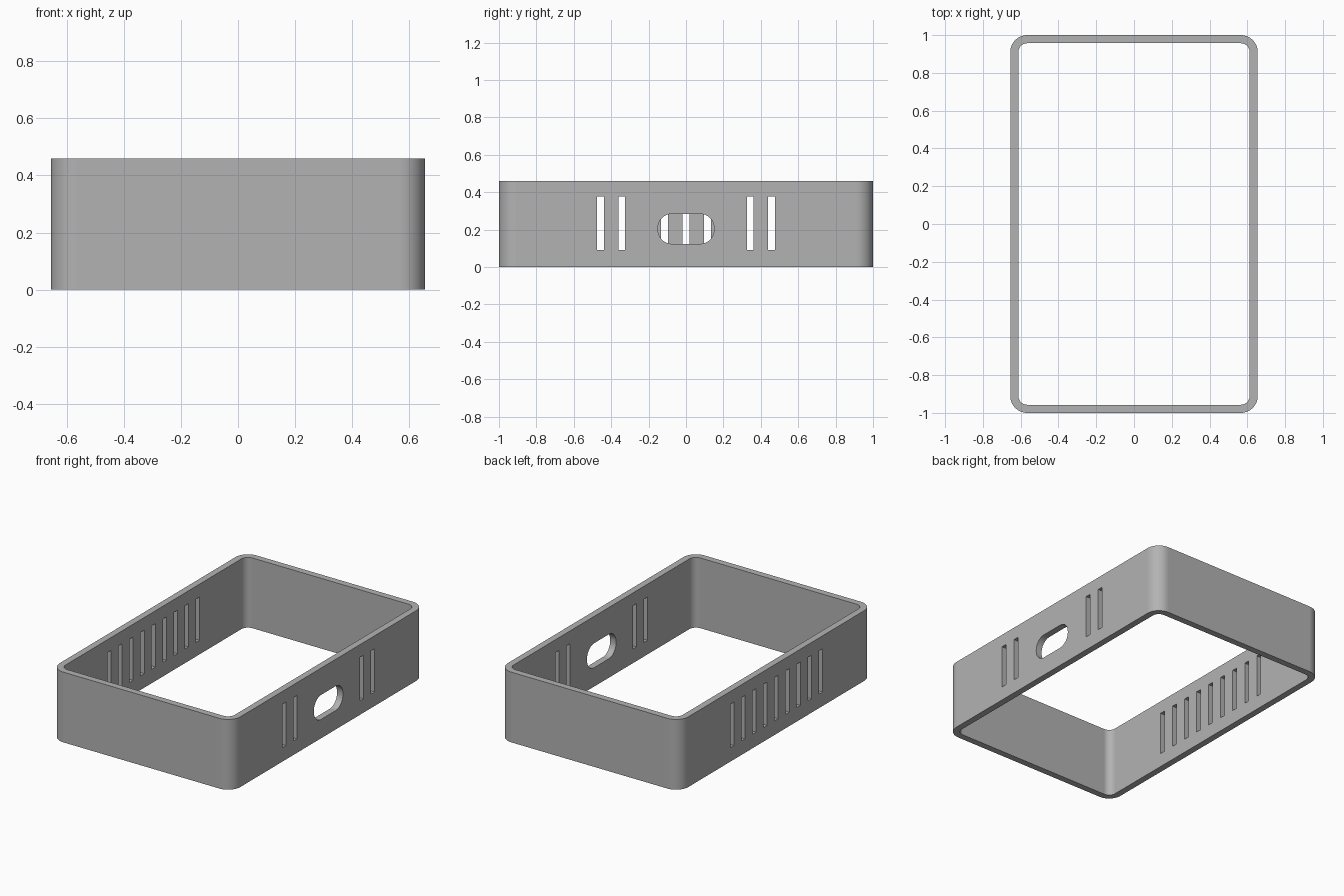
import bpy, bmesh
from math import sin, cos, pi
from mathutils import Matrix, Vector

cube = bpy.data.objects.get("Cube")
if cube:
    bpy.data.objects.remove(cube, do_unlink=True)

HALF_X, HALF_Y, HEIGHT, WALL, RADIUS = 0.655, 1.0, 0.46, 0.043, 0.09
SLOT_STEP, SLOT_W, SLOT_H, SLOT_Z = 0.1145, 0.037, 0.284, 0.234

grey = bpy.data.materials.new("plain grey")
grey.use_nodes = True
tint = (0.45, 0.45, 0.45, 1)
grey.diffuse_color = tint
grey.node_tree.nodes["Principled BSDF"].inputs["Base Color"].default_value = tint


def rounded_rect(hx, hy, r, steps=14):
    """Counter-clockwise outline; r = 0 gives square corners."""
    if r == 0:
        return [(hx, hy), (-hx, hy), (-hx, -hy), (hx, -hy)]
    pts = []
    for i, (sx, sy) in enumerate([(1, 1), (-1, 1), (-1, -1), (1, -1)]):
        for k in range(steps + 1):
            a = (i + k / steps) * pi / 2
            pts.append((sx * (hx - r) + r * cos(a), sy * (hy - r) + r * sin(a)))
    return pts


def finish(name, bm):
    bmesh.ops.recalc_face_normals(bm, faces=bm.faces)
    mesh = bpy.data.meshes.new(name)
    bm.to_mesh(mesh)
    bm.free()
    mesh.materials.append(grey)
    obj = bpy.data.objects.new(name, mesh)
    bpy.context.collection.objects.link(obj)
    return obj


def add_cutter(bm, x, y, z, hy, hz, r=0):
    """Prism running along x through one side wall."""
    outline = rounded_rect(hy, hz, r)
    near, far = [[bm.verts.new((x + d, y + u, z + v)) for u, v in outline]
                 for d in (-0.1, 0.1)]
    bm.faces.new(near)
    bm.faces.new(far)
    for i in range(len(near)):
        bm.faces.new((near[i - 1], near[i], far[i], far[i - 1]))


# Rectangular wall band with rounded corners, open top and bottom
bm = bmesh.new()
rings = []
for inset, z in [(0, 0), (0, HEIGHT), (WALL, HEIGHT), (WALL, 0)]:
    outline = rounded_rect(HALF_X - inset, HALF_Y - inset, RADIUS - inset)
    rings.append([bm.verts.new((x, y, z)) for x, y in outline])
for i, ring in enumerate(rings):
    prev = rings[i - 1]
    for j in range(len(ring)):
        bm.faces.new((prev[j - 1], prev[j], ring[j], ring[j - 1]))
frame = finish("case_frame", bm)

# Openings: nine vents on one side, two pairs and a port on the other
bm = bmesh.new()
for n in range(-4, 5):
    for side in (-1, 1):
        if side < 0 or abs(n) >= 3:
            add_cutter(bm, side * HALF_X, n * SLOT_STEP, SLOT_Z, SLOT_W / 2, SLOT_H / 2)
add_cutter(bm, HALF_X, 0, 0.204, 0.15, 0.08, 0.075)
cutter = finish("opening_cutter", bm)
cutter.hide_render = True

cut = frame.modifiers.new("openings", 'BOOLEAN')
cut.operation = 'DIFFERENCE'
cut.solver = 'EXACT'
cut.object = cutter
bpy.context.view_layer.objects.active = frame
bpy.ops.object.modifier_apply(modifier=cut.name)
bpy.data.objects.remove(cutter, do_unlink=True)

# Curved faces are smooth, flat walls and rims stay flat
for face in frame.data.polygons:
    face.use_smooth = max(abs(c) for c in face.normal) < 0.9999
